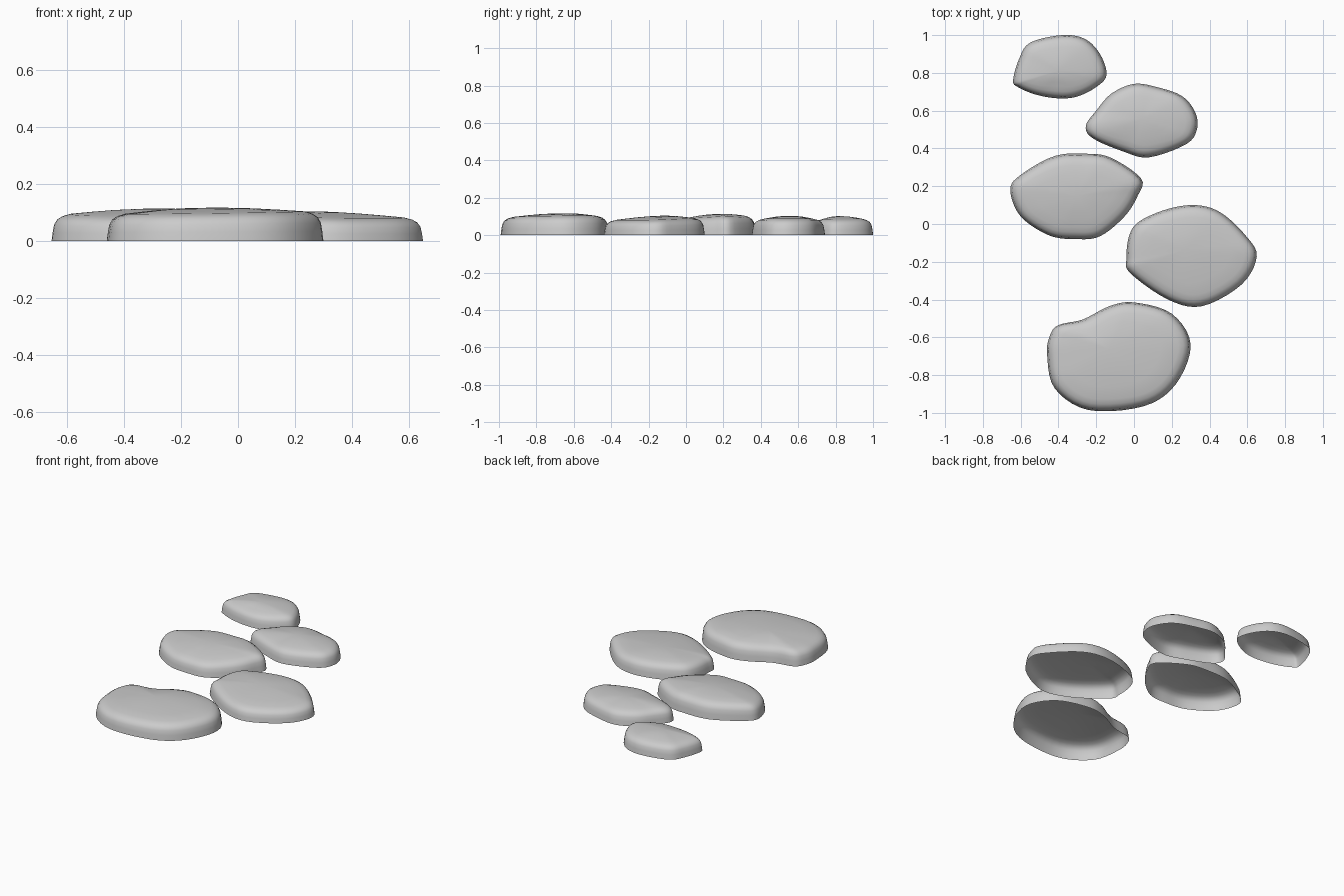
import bpy, bmesh
from mathutils import Vector

if "Cube" in bpy.data.objects:
    bpy.data.objects.remove(bpy.data.objects["Cube"])

# Outline points (clockwise), height, tilt along x and y
STONES = {
    "stone_back": ([(-.64, .76), (-.61, .87), (-.55, .96), (-.38, 1.0), (-.26, .98), (-.18, .90),
                    (-.145, .79), (-.2, .725), (-.3, .675), (-.4, .665), (-.52, .685), (-.615, .725)],
                   .102, 0, .02),
    "stone_second": ([(-.255, .52), (-.2, .6), (-.12, .69), (0, .742), (.12, .725), (.25, .68),
                      (.32, .6), (.335, .51), (.28, .425), (.08, .353), (-.06, .385), (-.22, .455)],
                     .104, 0, .0),
    "stone_middle": ([(-.655, .18), (-.6, .26), (-.42, .36), (-.25, .372), (-.12, .35), (.038, .24),
                      (.02, .15), (-.05, .04), (-.18, -.065), (-.31, -.08), (-.45, -.06), (-.6, .04)],
                     .113, .01, .06),
    "stone_fourth": ([(-.04, -.18), (-.025, -.06), (.03, .015), (.18, .08), (.33, .1), (.46, .06),
                      (.59, -.06), (.65, -.17), (.57, -.32), (.36, -.435), (.18, -.40), (-.02, -.26)],
                     .104, -.02, .03),
    "stone_front": ([(-.46, -.69), (-.445, -.59), (-.4, -.535), (-.27, -.505), (-.13, -.435), (0, -.415),
                     (.2, -.475), (.3, -.64), (.22, -.85), (.05, -.965), (-.24, -.985), (-.42, -.87)],
                    .117, .015, .01),
}
# Cross-section: inset distance from the rim, height fraction
RINGS = [(0, 0), (.004, .28), (.009, .52), (.02, .68), (.038, .78), (.065, .85)]
DOME = [(.75, .91), (.5, .96), (.25, .99)]


def smooth_loop(pts, steps=5):
    """Closed Catmull-Rom curve through the points."""
    p, n, out = [Vector(q) for q in pts], len(pts), []
    for i in range(n):
        a, b, c, d = p[i - 1], p[i], p[(i + 1) % n], p[(i + 2) % n]
        for s in range(steps):
            t = s / steps
            out.append(.5 * (2 * b + (c - a) * t + (2 * a - 5 * b + 4 * c - d) * t * t
                             + (3 * b - a - 3 * c + d) * t ** 3))
    return out


def make_stone(name, pts, height, tx, ty):
    loop = smooth_loop(pts)
    n = len(loop)
    mid = sum(loop, Vector((0, 0))) / n
    bm = bmesh.new()

    def vert(q, f):
        tilt = (q - mid).dot(Vector((tx, ty))) * f
        return bm.verts.new((q.x, q.y, height * f + tilt))

    # Side wall and rounded shoulder, then shallow dome; underside stays open
    levels = []
    for inset, f in RINGS:
        ring = [q + (mid - q).normalized() * inset for q in loop]
        levels.append([vert(q, f) for q in ring])
    for scale, f in DOME:
        levels.append([vert(mid + (q - mid) * scale, f) for q in ring])
    for lo, hi in zip(levels, levels[1:]):
        for i in range(n):
            j = (i + 1) % n
            bm.faces.new((lo[j], lo[i], hi[i], hi[j]))
    tip = vert(mid, 1)
    for i in range(n):
        bm.faces.new((levels[-1][(i + 1) % n], levels[-1][i], tip))
    for f in bm.faces:
        f.smooth = True
    mesh = bpy.data.meshes.new(name)
    bm.to_mesh(mesh)
    bm.free()
    bpy.context.collection.objects.link(bpy.data.objects.new(name, mesh))


for name, data in STONES.items():
    make_stone(name, *data)
